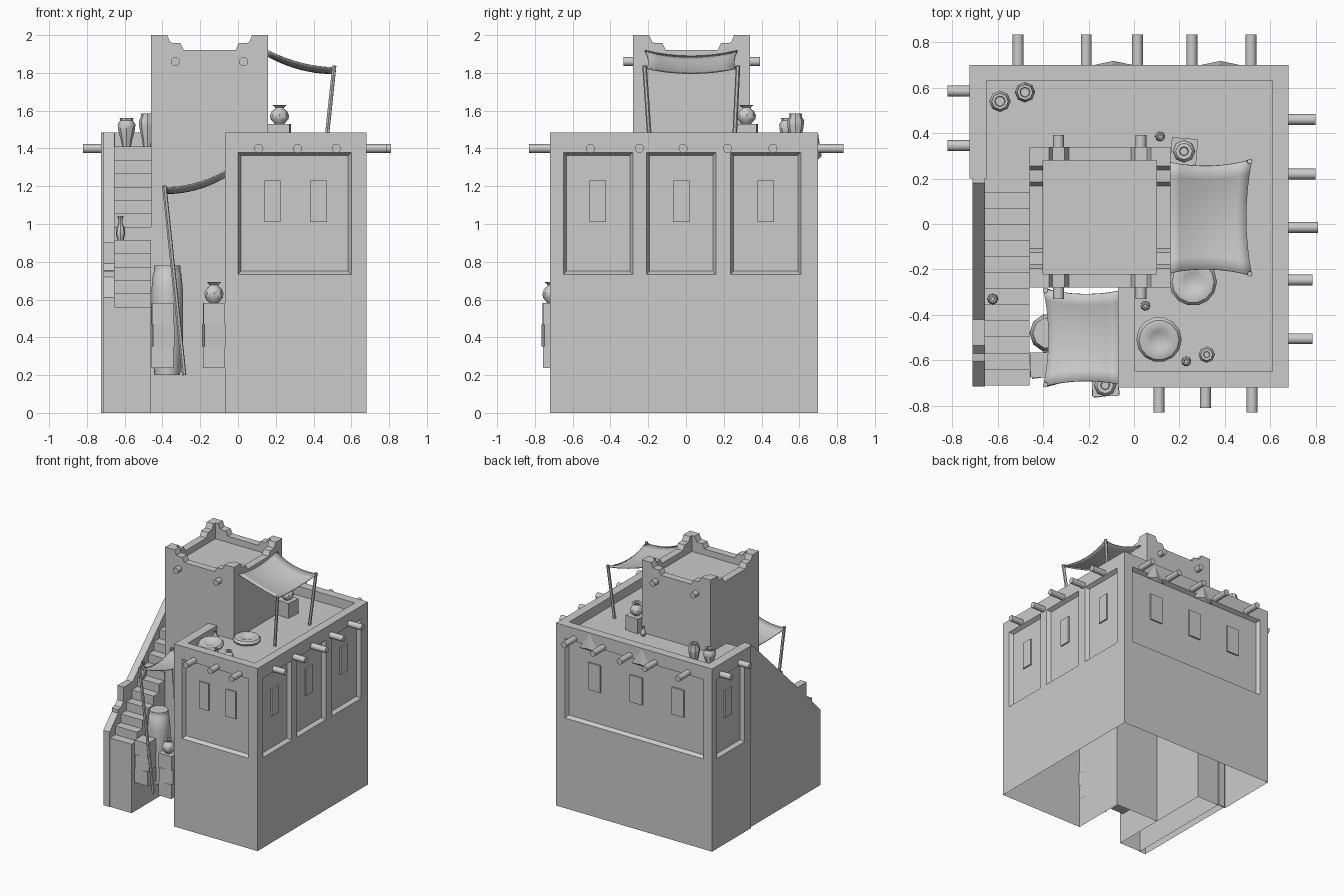
import bpy, bmesh, math
from mathutils import Vector, Matrix

if "Cube" in bpy.data.objects:
    bpy.data.objects.remove(bpy.data.objects["Cube"])


def finish(name, bm, smooth=False, open_bottom=False):
    bmesh.ops.recalc_face_normals(bm, faces=bm.faces)
    if open_bottom:
        low = [f for f in bm.faces if all(v.co.z < 0.001 for v in f.verts)]
        bmesh.ops.delete(bm, geom=low, context='FACES_ONLY')
    me = bpy.data.meshes.new(name)
    bm.to_mesh(me)
    bm.free()
    ob = bpy.data.objects.new(name, me)
    bpy.context.collection.objects.link(ob)
    if smooth:
        bpy.ops.object.select_all(action='DESELECT')
        ob.select_set(True)
        bpy.context.view_layer.objects.active = ob
        bpy.ops.object.shade_smooth_by_angle(angle=math.radians(40))
    return ob


def loft(bm, lower, upper):
    a = [bm.verts.new(p) for p in lower]
    b = [bm.verts.new(p) for p in upper]
    n = len(a)
    bm.faces.new(a)
    bm.faces.new(b[::-1])
    for i in range(n):
        bm.faces.new((a[i], a[(i + 1) % n], b[(i + 1) % n], b[i]))


def prism(bm, pts, axis, lo, hi):
    to = {'x': lambda p, t: (t, p[0], p[1]), 'y': lambda p, t: (p[0], t, p[1]),
          'z': lambda p, t: (p[0], p[1], t)}[axis]
    loft(bm, [to(p, lo) for p in pts], [to(p, hi) for p in pts])


def box(name, centre, size, turn=0):
    bm = bmesh.new()
    m = Matrix.Translation(centre) @ Matrix.Rotation(turn, 4, 'Z') @ Matrix.Diagonal((*size, 1))
    bmesh.ops.create_cube(bm, size=1, matrix=m)
    return finish(name, bm)


def rod(name, a, b, r, sides=12):
    a, b = Vector(a), Vector(b)
    d = b - a
    bm = bmesh.new()
    m = Matrix.Translation((a + b) / 2) @ d.to_track_quat('Z', 'Y').to_matrix().to_4x4()
    bmesh.ops.create_cone(bm, cap_ends=True, segments=sides, radius1=r, radius2=r,
                          depth=d.length, matrix=m)
    return finish(name, bm, smooth=sides > 8)


def lathe(name, x, y, z, r, h, profile, sides=8, tilt=0):
    bm = bmesh.new()
    rings = [[bm.verts.new((p * r * math.cos(i * math.tau / sides),
                            p * r * math.sin(i * math.tau / sides), q * h))
              for i in range(sides)] for p, q in profile]
    for a, b in zip(rings, rings[1:]):
        for i in range(sides):
            j = (i + 1) % sides
            bm.faces.new((a[i], a[j], b[j], b[i]))
    bm.faces.new(rings[0])
    bm.faces.new(rings[-1])
    bm.transform(Matrix.Translation((x, y, z)) @ Matrix.Rotation(tilt, 4, 'X'))
    return finish(name, bm, smooth=True)


# Wall sides: map (distance along wall, depth into wall, height) to space
SIDES = {'front': lambda u, d, z: (u, -0.72 + d, z), 'right': lambda u, d, z: (0.68 - d, u, z),
         'back': lambda u, d, z: (u, 0.70 - d, z), 'left': lambda u, d, z: (-0.725 + d, u, z)}


def slab(bm, side, u0, u1, z0, z1, d0, d1, inset=0):
    f = SIDES[side]
    ring = lambda i, d: [f(u0 + i, d, z0 + i), f(u1 - i, d, z0 + i),
                         f(u1 - i, d, z1 - i), f(u0 + i, d, z1 - i)]
    loft(bm, ring(0, d0), ring(inset, d1))


# Main house: L-shaped shell with parapet and recessed wall panels
bm = bmesh.new()
prism(bm, [(-0.725, 0.70), (0.68, 0.70), (0.68, -0.72), (-0.07, -0.72), (-0.07, -0.28),
           (-0.46, -0.28), (-0.46, 0.20), (-0.725, 0.20)], 'z', 0, 1.485)
house = finish("house_walls", bm)
bm = bmesh.new()
prism(bm, [(-0.65, 0.63), (0.61, 0.63), (0.61, -0.65), (0.005, -0.65), (0.005, -0.20),
           (-0.30, -0.20), (-0.30, 0.0), (-0.65, 0.0)], 'z', 1.41, 1.7)
panels = [('front', 0.0, 0.60), ('right', -0.65, -0.28), ('right', -0.21, 0.16),
          ('right', 0.235, 0.61), ('back', -0.65, 0.60), ('left', 0.28, 0.64)]
for side, u0, u1 in panels:
    slab(bm, side, u0 - 0.003, u1 + 0.003, 0.73, 1.383, -0.006, 0.03, 0.02)
cutter = finish("wall_cutter", bm)
cutter.hide_render = True
mod = house.modifiers.new("cut", 'BOOLEAN')
mod.operation, mod.solver, mod.object = 'DIFFERENCE', 'EXACT', cutter
bpy.context.view_layer.objects.active = house
bpy.ops.object.modifier_apply(modifier=mod.name)
bpy.data.objects.remove(cutter)
bm = bmesh.new()
bm.from_mesh(house.data)
low = [f for f in bm.faces if all(v.co.z < 0.001 for v in f.verts)]
bmesh.ops.delete(bm, geom=low, context='FACES_ONLY')
bm.to_mesh(house.data)
bm.free()

# Window shutters standing out of the recesses
windows = [('front', 0.183, 0.085), ('front', 0.425, 0.09), ('right', -0.467, 0.088),
           ('right', -0.025, 0.088), ('right', 0.423, 0.088), ('back', 0.35, 0.11),
           ('back', -0.025, 0.11), ('back', -0.40, 0.11), ('left', 0.46, 0.088)]
bm = bmesh.new()
for side, u, w in windows:
    slab(bm, side, u - w / 2, u + w / 2, 1.01, 1.23, 0.018, 0.031)
finish("window_shutters", bm)

# Roof beams poking through the walls
beams = [('front', 0.11, 0.11), ('front', 0.315, 0.09), ('front', 0.52, 0.11),
         ('right', -0.505, 0.105), ('right', -0.247, 0.105), ('right', -0.015, 0.13),
         ('right', 0.22, 0.12), ('right', 0.46, 0.12), ('left', 0.345, 0.095), ('left', 0.585, 0.095)]
beams += [('back', x, 0.135) for x in (-0.51, -0.21, 0.015, 0.255, 0.515)]
for side, u, out in beams:
    rod("roof_beam", SIDES[side](u, 0.02, 1.40), SIDES[side](u, -out, 1.40), 0.024)
for x in (-0.332, 0.03):
    for y0, y1 in ((-0.26, -0.33), (0.32, 0.392)):
        rod("tower_beam", (x, y0, 1.86), (x, y1, 1.86), 0.024)

# Worn plaster wedges on the back wall
for x in (-0.09, 0.38):
    bm = bmesh.new()
    pts = [bm.verts.new(p) for p in ((x - 0.09, 0.699, 1.34), (x + 0.09, 0.699, 1.34),
                                     (x, 0.699, 1.48), (x, 0.718, 1.36))]
    for i, j in ((0, 1), (1, 2), (2, 0)):
        bm.faces.new((pts[i], pts[j], pts[3]))
    finish("plaster_wedge", bm)

# Tower with stepped corner battlements
box("tower_body", (-0.15, 0.03, 1.64), (0.62, 0.62, 0.46))
half = [(0.31, 2.0), (0.225, 2.0), (0.208, 1.96), (0.155, 1.957), (0.137, 1.92)]
bm = bmesh.new()
for axis, mid, other in (('y', -0.15, 0.03), ('x', 0.03, -0.15)):
    outline = [(mid - a, z) for a, z in half] + [(mid + a, z) for a, z in half[::-1]]
    outline += [(mid + 0.31, 1.87), (mid - 0.31, 1.87)]
    for s in (-1, 1):
        prism(bm, outline, axis, other + s * 0.31, other + s * 0.25)
finish("tower_battlements", bm)

# Outside stair and its sloping side wall
steps = [(-0.71, 0)]
for k in range(13):
    y, z = -0.71 + 0.0705 * k, 0.56 + 0.0708 * k
    steps += [(y, z), (min(y + 0.0705, 0.20), z)]
bm = bmesh.new()
prism(bm, steps + [(0.20, 0)], 'x', -0.655, -0.46)
finish("stair_steps", bm, open_bottom=True)
bm = bmesh.new()
prism(bm, [(-0.715, 0), (-0.715, 0.61), (-0.605, 0.72), (-0.605, 0.75), (-0.57, 0.755),
           (-0.535, 0.79), (-0.535, 0.905), (-0.42, 0.905), (0.18, 1.485), (0.21, 1.485),
           (0.21, 0)], 'x', -0.712, -0.655)
finish("stair_side_wall", bm, open_bottom=True)


# Cloth awnings on leaning poles
def awning(name, x0, x1, ym, length, z0, z1, feet):
    bm, n = bmesh.new(), 8
    grid = []
    for i in range(n + 1):
        for j in range(n + 1):
            u, v = i / n, j / n
            s, w = 4 * u * (1 - u), 4 * v * (1 - v)
            grid.append(bm.verts.new((x0 + (x1 - x0) * u * (1 - 0.07 * w),
                                      ym + (v - 0.5) * length * (1 - 0.09 * s + 0.05 * (u - 0.5)),
                                      z0 + (z1 - z0) * u - 0.03 * w - 0.022 * s)))
    for i in range(n):
        for j in range(n):
            k = i * (n + 1) + j
            bm.faces.new((grid[k], grid[k + 1], grid[k + n + 2], grid[k + n + 1]))
    cloth = finish(name, bm, smooth=True)
    cloth.modifiers.new("thickness", 'SOLIDIFY').thickness = 0.006
    for s, foot in zip((-1, 1), feet):
        tip = x1 - math.copysign(0.01, x1 - x0)
        rod(name + "_pole", (tip, ym + s * length * 0.495, z1 + 0.008), foot, 0.012, 6)


awning("tower_awning", 0.16, 0.52, 0.028, 0.50, 1.92, 1.83,
       [(0.465, -0.19, 1.41), (0.465, 0.255, 1.41)])
awning("courtyard_awning", -0.07, -0.40, -0.50, 0.42, 1.28, 1.195,
       [(-0.285, -0.68, 0.20), (-0.285, -0.33, 0.20)])

# Stacked crates
for x, y in ((-0.40, -0.62), (-0.127, -0.703)):
    for i, turn in enumerate((0.0, 0.14, 0.03)):
        box("crate", (x, y, 0.295 + 0.115 * i), (0.115, 0.11, 0.115), turn)
box("roof_crate", (0.22, 0.32, 1.47), (0.115, 0.115, 0.12), -0.08)

# Pottery
POT = [(0.5, 0), (0.95, 0.25), (1, 0.45), (0.8, 0.68), (0.5, 0.78), (0.45, 0.86), (0.75, 1), (0.4, 1), (0.35, 0.8)]
URN = [(0.5, 0), (0.62, 0.2), (0.95, 0.6), (1, 0.78), (0.72, 0.92), (0.78, 1), (0.5, 1), (0.45, 0.85)]
VASE = [(0.6, 0), (1, 0.25), (0.95, 0.48), (0.45, 0.7), (0.4, 0.85), (0.7, 1), (0.4, 1), (0.35, 0.8)]
BARREL = [(0.8, 0), (0.96, 0.25), (1, 0.5), (1, 0.75), (0.88, 0.93), (0.82, 0.94), (0.82, 1)]
lathe("roof_pot", 0.22, 0.32, 1.53, 0.05, 0.10, POT)
lathe("crate_pot", -0.127, -0.71, 0.583, 0.05, 0.11, POT)
lathe("tall_urn", -0.48, 0.58, 1.41, 0.045, 0.175, URN)
lathe("short_urn", -0.59, 0.54, 1.41, 0.047, 0.15, URN)
lathe("stair_vase", -0.622, -0.33, 0.912, 0.025, 0.13, VASE)
for x, y in ((0.115, 0.385), (0.05, -0.36), (0.23, -0.605)):
    lathe("small_vase", x, y, 1.41, 0.022, 0.075, VASE)
lathe("roof_jar", 0.32, -0.575, 1.41, 0.036, 0.07, POT)
lathe("storage_barrel", -0.375, -0.48, 0.20, 0.085, 0.58, BARREL, 10)

# Round dimpled floor cushions
CUSHION = [(0.7, 0), (0.95, 0.25), (1, 0.55), (0.88, 0.9), (0.65, 1), (0.4, 0.8), (0.15, 0.65)]
lathe("front_cushion", 0.11, -0.505, 1.425, 0.10, 0.05, CUSHION, 14, 0.13)
lathe("middle_cushion", 0.26, -0.255, 1.41, 0.105, 0.05, CUSHION, 14)
